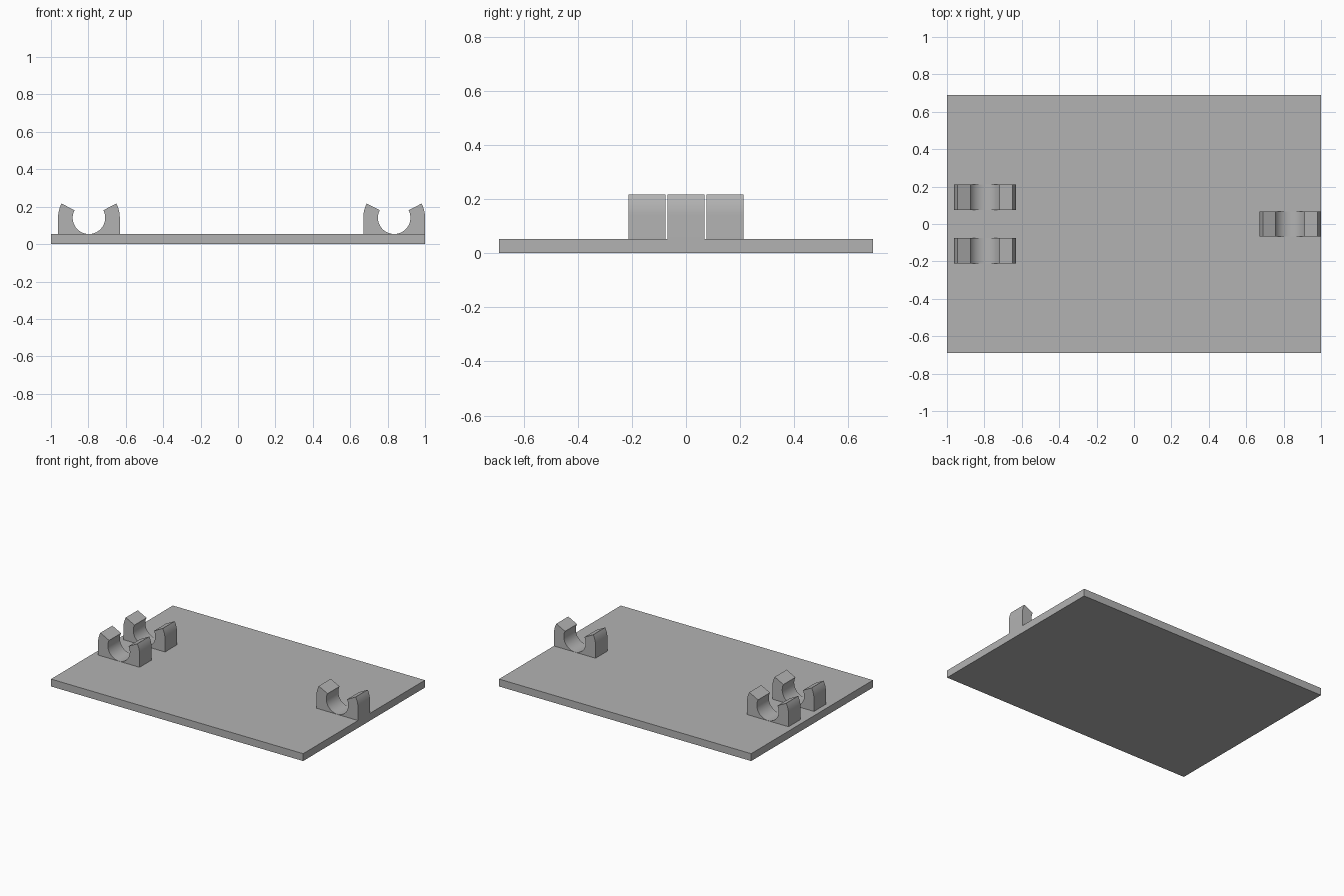
import bpy, bmesh, math

PLATE_TOP = 0.053
HALF_DEPTH = 0.69
OUTER_R, INNER_R = 0.165, 0.087
BORE_Z = PLATE_TOP + INNER_R + 0.001
TIP_ANGLE = math.radians(27.4)
CLIP_WIDTH = 0.136

cube = bpy.data.objects.get("Cube")
if cube:
    bpy.data.objects.remove(cube, do_unlink=True)

# Single grey material
grey = bpy.data.materials.new("plain_grey")
grey.use_nodes = True
colour = (0.45, 0.45, 0.45, 1)
grey.diffuse_color = colour
grey.node_tree.nodes["Principled BSDF"].inputs["Base Color"].default_value = colour


def arc(radius, start, end, steps):
    """Points (x, z) on an arc around the bore centre."""
    angles = [start + (end - start) * i / steps for i in range(steps + 1)]
    return [(radius * math.cos(a), BORE_Z + radius * math.sin(a)) for a in angles]


def extruded(name, profile, depth, x=0, y=0):
    """Extrude an (x, z) profile along y, centred on y."""
    bm = bmesh.new()
    face = bm.faces.new([bm.verts.new((px, -depth / 2, pz)) for px, pz in profile])
    result = bmesh.ops.extrude_face_region(bm, geom=[face])
    moved = [v for v in result["geom"] if isinstance(v, bmesh.types.BMVert)]
    bmesh.ops.translate(bm, verts=moved, vec=(0, depth, 0))
    bmesh.ops.recalc_face_normals(bm, faces=bm.faces)
    mesh = bpy.data.meshes.new(name)
    bm.to_mesh(mesh)
    bm.free()
    mesh.materials.append(grey)
    obj = bpy.data.objects.new(name, mesh)
    obj.location = (x, y, 0)
    bpy.context.collection.objects.link(obj)
    bpy.ops.object.select_all(action="DESELECT")
    obj.select_set(True)
    bpy.context.view_layer.objects.active = obj
    bpy.ops.object.shade_smooth_by_angle(angle=math.radians(25))
    return obj


# Base plate
extruded("base_plate", [(-1, 0), (1, 0), (1, PLATE_TOP), (-1, PLATE_TOP)], 2 * HALF_DEPTH)

# Open clip: straight outer walls, rounded shoulders, radial tips, round bore
clip = [(-OUTER_R, PLATE_TOP), (OUTER_R, PLATE_TOP)]
clip += arc(OUTER_R, 0, TIP_ANGLE, 8)
clip += arc(INNER_R, TIP_ANGLE, -math.pi - TIP_ANGLE, 48)
clip += arc(OUTER_R, math.pi - TIP_ANGLE, math.pi, 8)

for name, x, y in (
    ("right_front_clip", -0.797, -0.144),
    ("right_back_clip", -0.797, 0.144),
    ("left_clip", 1 - OUTER_R, 0),
):
    extruded(name, clip, CLIP_WIDTH, x, y)
